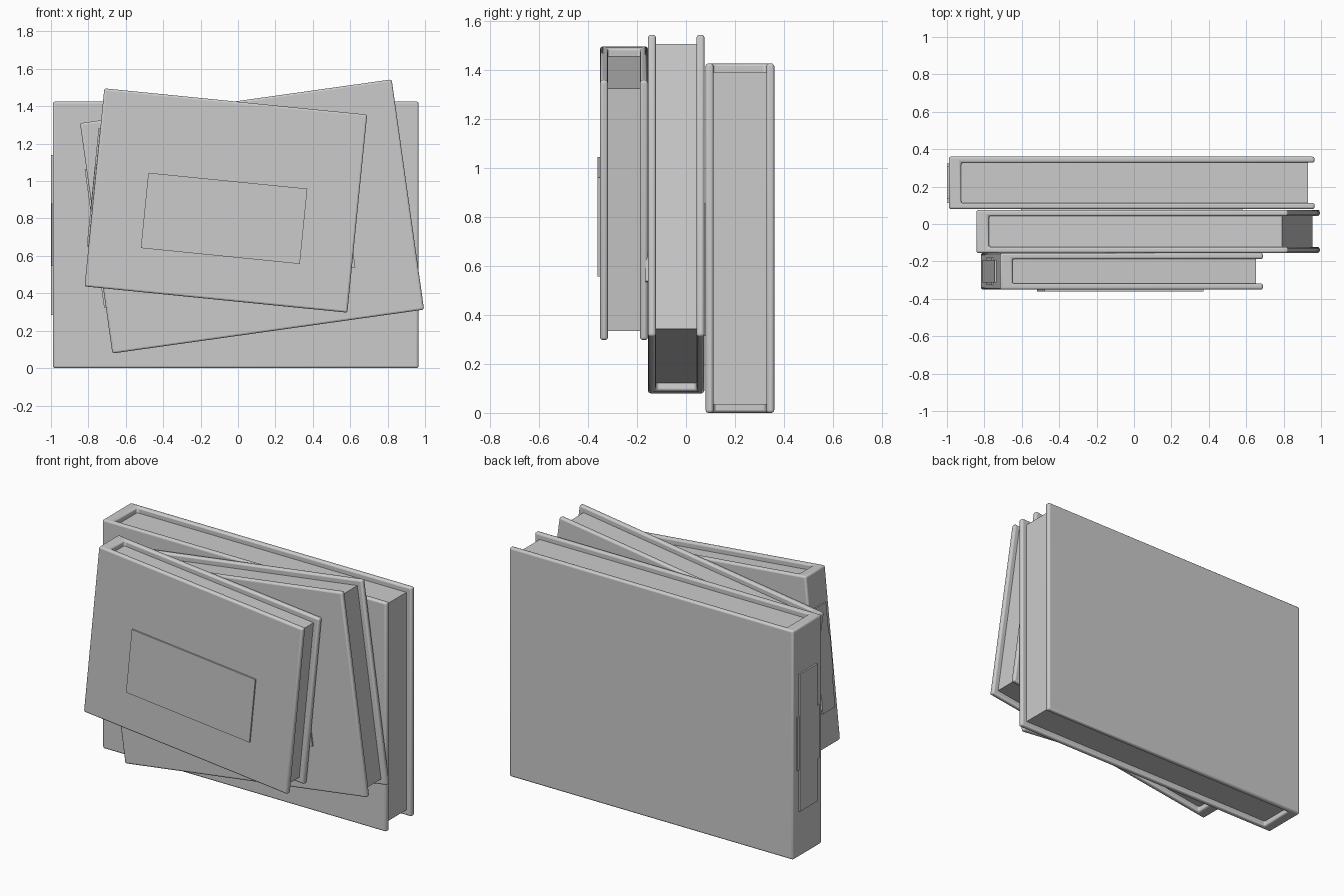
import bpy, bmesh, math
from mathutils import Matrix, Vector

if "Cube" in bpy.data.objects:
    bpy.data.objects.remove(bpy.data.objects["Cube"])

grey = bpy.data.materials.new("plain_grey")
grey.diffuse_color = (0.6, 0.6, 0.6, 1)
grey.use_nodes = True
grey.node_tree.nodes["Principled BSDF"].inputs["Base Color"].default_value = grey.diffuse_color


def add_object(name, bm, matrix, bevel=0.0):
    bmesh.ops.recalc_face_normals(bm, faces=bm.faces)
    mesh = bpy.data.meshes.new(name)
    bm.to_mesh(mesh)
    bm.free()
    mesh.materials.append(grey)
    obj = bpy.data.objects.new(name, mesh)
    bpy.context.collection.objects.link(obj)
    obj.matrix_world = matrix
    if bevel:
        mod = obj.modifiers.new("rounded_edges", 'BEVEL')
        mod.width = bevel
        mod.segments = 3
        mod.limit_method = 'ANGLE'
        bpy.ops.object.select_all(action='DESELECT')
        obj.select_set(True)
        bpy.context.view_layer.objects.active = obj
        bpy.ops.object.shade_smooth_by_angle(angle=math.radians(35))
    return obj


def box(name, lo, hi, matrix):
    lo, hi = Vector(lo), Vector(hi)
    bm = bmesh.new()
    bmesh.ops.create_cube(bm, size=1)
    bmesh.ops.scale(bm, vec=hi - lo, verts=bm.verts)
    bmesh.ops.translate(bm, vec=(lo + hi) / 2, verts=bm.verts)
    return add_object(name, bm, matrix)


def book(name, centre, width, height, depth, angle):
    """A closed book, spine on -x, front cover on -y, tilted in the xz plane."""
    m = Matrix.Translation(centre) @ Matrix.Rotation(math.radians(-angle), 4, 'Y')
    w, h, d = width / 2, height / 2, depth / 2
    board, spine, gap = 0.032, 0.066, 0.035

    # cover and spine: one U-shaped profile extruded upwards
    profile = [(-w, -d), (w, -d), (w, -d + board), (-w + spine, -d + board),
               (-w + spine, d - board), (w, d - board), (w, d), (-w, d)]
    bm = bmesh.new()
    face = bm.faces.new([bm.verts.new((x, y, -h)) for x, y in profile])
    up = bmesh.ops.extrude_face_region(bm, geom=[face])["geom"]
    bmesh.ops.translate(bm, vec=(0, 0, height),
                        verts=[v for v in up if isinstance(v, bmesh.types.BMVert)])
    add_object(name + "_cover", bm, m, bevel=0.011)

    # page block, set back from the cover edges
    box(name + "_pages", (-w + spine - 0.01, -d + board - 0.003, -h + gap),
        (w - gap, d - board + 0.003, h - gap), m)

    # plate on the front cover
    lw, lh, lz = 0.3025 * width, 0.19 * height, -0.09 * height
    box(name + "_front_label", (-lw, -d - 0.0095, lz - lh), (lw, -d + 0.004, lz + lh), m)

    # long narrow and short wide plates on the spine
    for part, out, half_d, half_h in (("long", 0.0095, 0.31, 0.30),
                                      ("short", 0.008, 0.38, 0.117)):
        box(f"{name}_spine_{part}_label",
            (-w - out, -half_d * depth, -half_h * height),
            (-w + 0.004, half_d * depth, half_h * height), m)


book("back_book", (-0.0125, 0.22, 0.7125), 1.955, 1.425, 0.28, 0)
book("middle_book", (0.075, -0.04, 0.811), 1.683, 1.243, 0.23, 8.0)
book("front_book", (-0.065, -0.253, 0.896), 1.412, 1.064, 0.195, -5.7)
